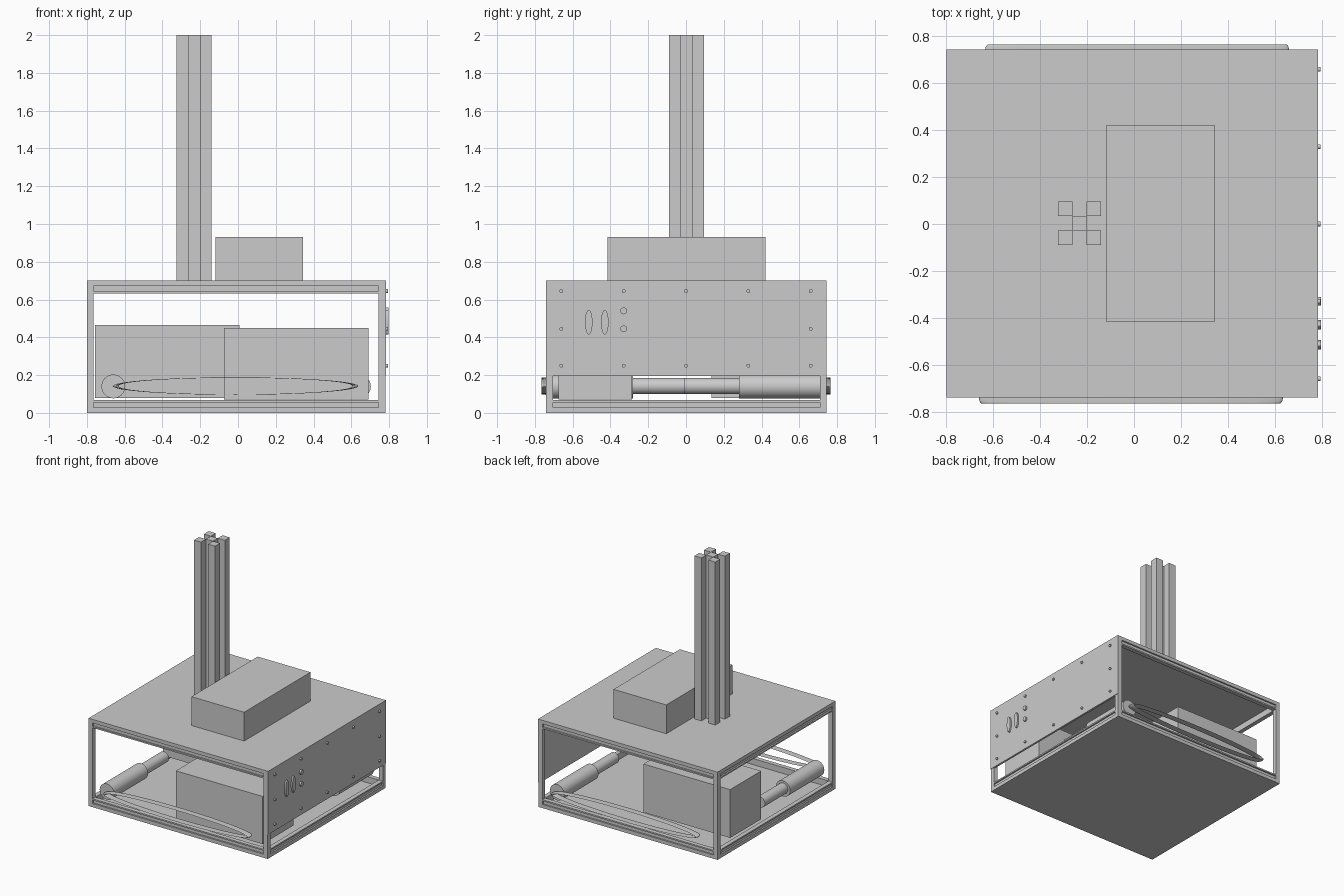
import bpy, bmesh, math
from mathutils import Matrix, Vector

cube = bpy.data.objects.get("Cube")
if cube:
    bpy.data.objects.remove(cube, do_unlink=True)

grey = bpy.data.materials.new("plain grey")
grey.use_nodes = True
grey.diffuse_color = (0.6, 0.6, 0.6, 1)
grey.node_tree.nodes["Principled BSDF"].inputs["Base Color"].default_value = (0.6, 0.6, 0.6, 1)


def finish(name, bm, smooth=False):
    bmesh.ops.recalc_face_normals(bm, faces=bm.faces)
    mesh = bpy.data.meshes.new(name)
    bm.to_mesh(mesh)
    bm.free()
    mesh.materials.append(grey)
    ob = bpy.data.objects.new(name, mesh)
    bpy.context.collection.objects.link(ob)
    if smooth:
        bpy.ops.object.select_all(action="DESELECT")
        ob.select_set(True)
        bpy.context.view_layer.objects.active = ob
        bpy.ops.object.shade_smooth_by_angle(angle=math.radians(40))
    return ob


def add_box(bm, x, y, z):
    size = Vector((x[1] - x[0], y[1] - y[0], z[1] - z[0]))
    mid = Vector((sum(x), sum(y), sum(z))) / 2
    bmesh.ops.create_cube(bm, size=1, matrix=Matrix.Translation(mid) @ Matrix.Diagonal(size).to_4x4())


def box(name, x, y, z):
    bm = bmesh.new()
    add_box(bm, x, y, z)
    return finish(name, bm)


def add_cylinder(bm, start, end, radius, stretch=1, segments=32):
    start, end = Vector(start), Vector(end)
    axis = end - start
    turn = axis.to_track_quat("Z", "Y").to_matrix().to_4x4()
    scale = Matrix.Diagonal((1, 1, stretch, 1))
    bmesh.ops.create_cone(bm, cap_ends=True, segments=segments, radius1=radius, radius2=radius,
                          depth=axis.length,
                          matrix=Matrix.Translation((start + end) / 2) @ scale @ turn)


# Frame extents
X0, X1, Y0, Y1, H = -0.8, 0.78, -0.74, 0.745, 0.7
POST, PLATE, RAIL = 0.035, 0.018, 0.067

# Floor and top plates
box("floor_plate", (X0, X1), (Y0, Y1), (0, PLATE))
box("top_plate", (X0, X1), (Y0, Y1), (H - PLATE, H))

# Corner posts
for side, x in (("right", X0), ("left", X1 - POST)):
    for end, y in (("front", Y0), ("back", Y1 - POST)):
        box(f"{end}_{side}_post", (x, x + POST), (y, y + POST), (PLATE, H - PLATE))


# Rails with a groove along their outer face
def rail(name, along_x, outer, inward, z):
    groove, lip = 0.012, 0.011
    deep = sorted((outer + inward * groove, outer + inward * POST))
    full = sorted((outer, outer + inward * POST))
    bm = bmesh.new()
    for across, height in ((deep, z), (full, (z[0], z[0] + lip)), (full, (z[1] - lip, z[1]))):
        if along_x:
            add_box(bm, (X0 + POST, X1 - POST), across, height)
        else:
            add_box(bm, across, (Y0 + POST, Y1 - POST), height)
    finish(name, bm)


for level, z in (("lower", (PLATE, RAIL)), ("upper", (H - RAIL, H - PLATE))):
    rail(f"{level}_front_rail", True, Y0, 1, z)
    rail(f"{level}_back_rail", True, Y1, -1, z)
    rail(f"{level}_right_rail", False, X0, 1, z)
    rail(f"{level}_left_rail", False, X1, -1, z)

# Side panel with bolts, buttons and oval sockets
box("side_panel", (X1 - 0.012, X1 + 0.004), (Y0, Y1), (0.195, H))
bm = bmesh.new()
for y in (-0.66, -0.33, 0, 0.33, 0.66):
    for z in (0.25, 0.445, 0.645):
        if z != 0.445 or abs(y) > 0.5:
            add_cylinder(bm, (X1, y, z), (X1 + 0.015, y, z), 0.01, segments=16)
finish("panel_bolts", bm, True)
bm = bmesh.new()
for z in (0.445, 0.54):
    add_cylinder(bm, (X1, -0.33, z), (X1 + 0.017, -0.33, z), 0.018)
finish("panel_buttons", bm, True)
bm = bmesh.new()
for y in (-0.515, -0.43):
    add_cylinder(bm, (X1, y, 0.48), (X1 + 0.017, y, 0.48), 0.02, stretch=3.25)
finish("panel_oval_sockets", bm, True)

# Inner and top boxes
box("front_inner_box", (-0.075, 0.69), (-0.675, -0.285), (0.07, 0.45))
box("back_inner_box", (-0.757, 0.008), (0.135, 0.525), (0.08, 0.465))
box("top_box", (-0.12, 0.345), (-0.415, 0.42), (H, 0.93))

# Mast: cross-shaped core with four corner bars
bm = bmesh.new()
CELL, CX, CY = 0.0615, -0.2325, 0.003
for i, j in ((0, 0), (-1, -1), (-1, 1), (1, -1), (1, 1)):
    x, y = CX + i * CELL, CY + j * CELL
    add_box(bm, (x - CELL / 2, x + CELL / 2), (y - CELL / 2, y + CELL / 2), (H, 2))
finish("mast", bm)


# Elliptical drive belt: a flattened ring
def belt(name, centre, radius_x, radius_z, thick):
    bm = bmesh.new()
    around, section = 96, 16
    rings = []
    for i in range(around):
        a = math.tau * i / around
        ring = []
        for j in range(section):
            b = math.tau * j / section
            r = 1 + thick / radius_x * math.cos(b)
            ring.append(bm.verts.new(Vector(centre) + Vector((
                radius_x * r * math.cos(a), 0.026 * math.sin(b), radius_z * r * math.sin(a)))))
        rings.append(ring)
    for i in range(around):
        p, q = rings[i], rings[(i + 1) % around]
        for j in range(section):
            k = (j + 1) % section
            bm.faces.new((p[j], q[j], q[k], p[k]))
    finish(name, bm, True)


# Motors with shafts and their belts, one at each end
for end, s, x in (("front", -1, -0.66), ("back", 1, 0.64)):
    bm = bmesh.new()
    add_cylinder(bm, (x, s * 0.71, 0.14), (x, s * 0.28, 0.14), 0.063)
    finish(f"{end}_motor", bm, True)
    bm = bmesh.new()
    add_cylinder(bm, (x, s * 0.28, 0.142), (x, s * -0.01, 0.142), 0.043)
    finish(f"{end}_motor_shaft", bm, True)
    belt(f"{end}_belt", (s * 0.013, s * 0.74, 0.142), 0.634, 0.045, 0.014)
